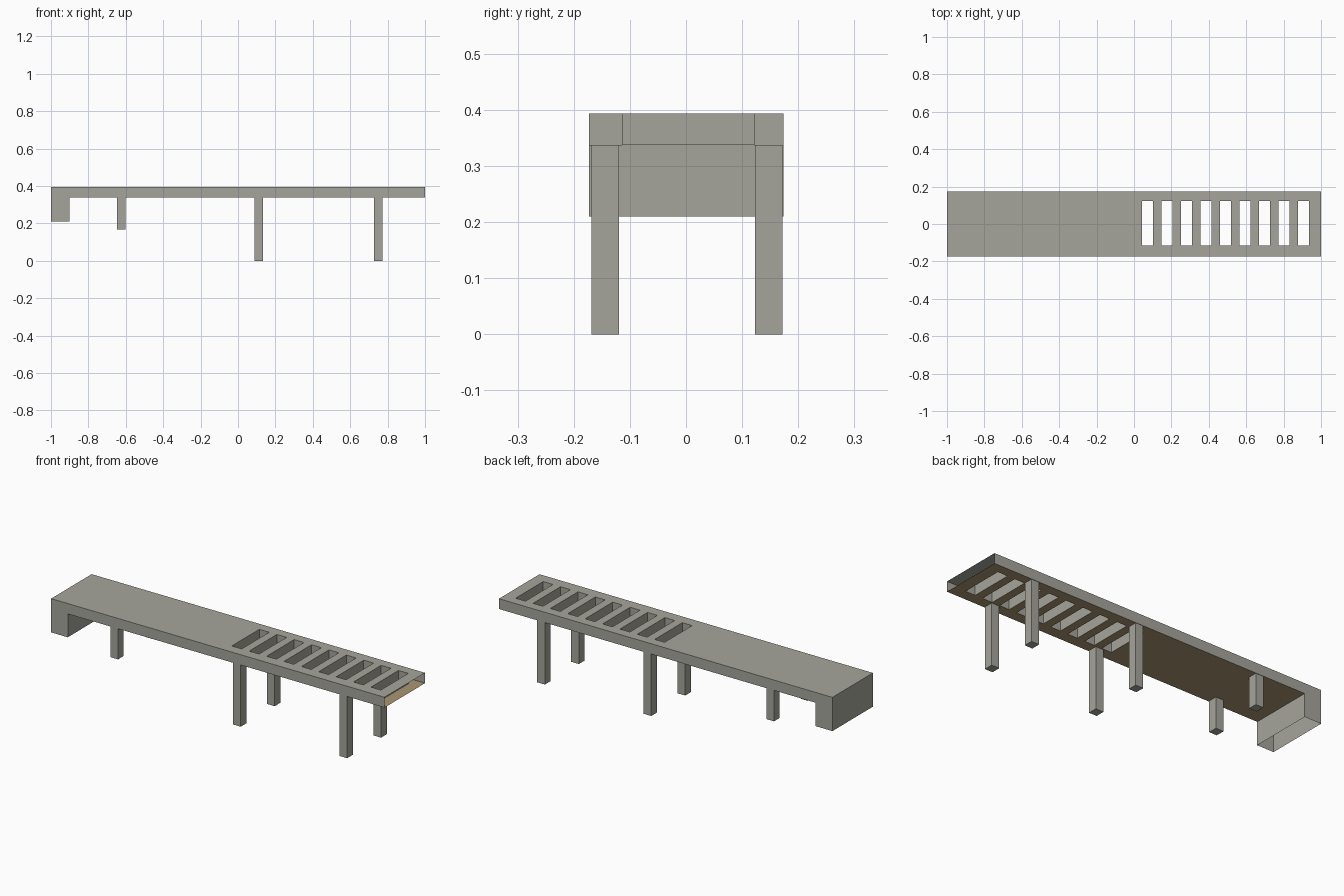
import bpy, bmesh
from mathutils import Vector

if "Cube" in bpy.data.objects:
    bpy.data.objects.remove(bpy.data.objects["Cube"])

X0, X1, XB = -1.0, 1.0, -0.9          # ends of the deck, inner face of end block
Y0, Y1 = -0.173, 0.174
SY0, SY1 = -0.114, 0.122              # slot ends
ZT, ZD, ZB = 0.393, 0.337, 0.21       # deck top, deck bottom, block bottom
SLOTS = [(0.043 + i * 0.1043, 0.102 + i * 0.1043) for i in range(9)]


def material(name, rgb):
    m = bpy.data.materials.new(name)
    m.diffuse_color = (*rgb, 1)
    m.use_nodes = True
    m.node_tree.nodes["Principled BSDF"].inputs["Base Color"].default_value = m.diffuse_color
    return m


GREY = material("warm grey", (0.38, 0.375, 0.33))
TAN = material("wood tan", (0.40, 0.30, 0.175))


def finish(bm, name, mat):
    bmesh.ops.remove_doubles(bm, verts=bm.verts, dist=1e-5)
    me = bpy.data.meshes.new(name)
    bm.to_mesh(me)
    bm.free()
    me.materials.append(mat)
    ob = bpy.data.objects.new(name, me)
    bpy.context.collection.objects.link(ob)
    return ob


def quad(bm, pts, normal):
    """Face turned so that it looks along the given direction."""
    f = bm.faces.new([bm.verts.new(p) for p in pts])
    f.normal_update()
    if f.normal.dot(Vector(normal)) < 0:
        f.normal_flip()


def slotted_sheet(bm, x_start, z, normal):
    """Horizontal sheet with a row of rectangular openings."""
    xs = [x_start] + [x for s in SLOTS for x in s] + [X1]
    ys = [Y0, SY0, SY1, Y1]
    for i in range(len(xs) - 1):
        for j in range(3):
            if i % 2 and j == 1:
                continue
            a, b, c, d = xs[i], xs[i + 1], ys[j], ys[j + 1]
            quad(bm, [(a, c, z), (b, c, z), (b, d, z), (a, d, z)], normal)


def wall_x(bm, x, ya, yb, za, zb, nx):
    quad(bm, [(x, ya, za), (x, yb, za), (x, yb, zb), (x, ya, zb)], (nx, 0, 0))


def wall_y(bm, y, xa, xb, za, zb, ny):
    quad(bm, [(xa, y, za), (xb, y, za), (xb, y, zb), (xa, y, zb)], (0, ny, 0))


# Deck shell: slotted top, long sides and hollow end block; right end stays open
bm = bmesh.new()
slotted_sheet(bm, X0, ZT, (0, 0, 1))
for y, n in ((Y0, -1), (Y1, 1)):
    wall_y(bm, y, XB, X1, ZD, ZT, n)
    wall_y(bm, y, X0, XB, ZD, ZT, n)
    wall_y(bm, y, X0, XB, ZB, ZD, n)
wall_x(bm, X0, Y0, Y1, ZB, ZT, -1)
wall_x(bm, XB, Y0, Y1, ZB, ZD, 1)
finish(bm, "deck_shell", GREY)

# Slot walls, facing into each opening
bm = bmesh.new()
for a, b in SLOTS:
    wall_x(bm, a, SY0, SY1, ZD, ZT, 1)
    wall_x(bm, b, SY0, SY1, ZD, ZT, -1)
    wall_y(bm, SY0, a, b, ZD, ZT, 1)
    wall_y(bm, SY1, a, b, ZD, ZT, -1)
finish(bm, "slot_walls", GREY)

# Tan underside of the deck
bm = bmesh.new()
slotted_sheet(bm, XB, ZD, (0, 0, -1))
finish(bm, "deck_underside", TAN)

# Legs: a short pair at the left, two long pairs at the right
for label, x, z0 in (("short", -0.625, 0.168), ("middle", 0.111, 0.0), ("right", 0.749, 0.0)):
    for side, ya, yb in (("front", -0.168, -0.119), ("back", 0.123, 0.172)):
        bm = bmesh.new()
        bmesh.ops.create_cube(bm, size=1)
        bmesh.ops.scale(bm, verts=bm.verts, vec=(0.046, yb - ya, ZD - z0))
        bmesh.ops.translate(bm, verts=bm.verts, vec=(x, (ya + yb) / 2, (ZD + z0) / 2))
        finish(bm, f"{label}_{side}_leg", GREY)
